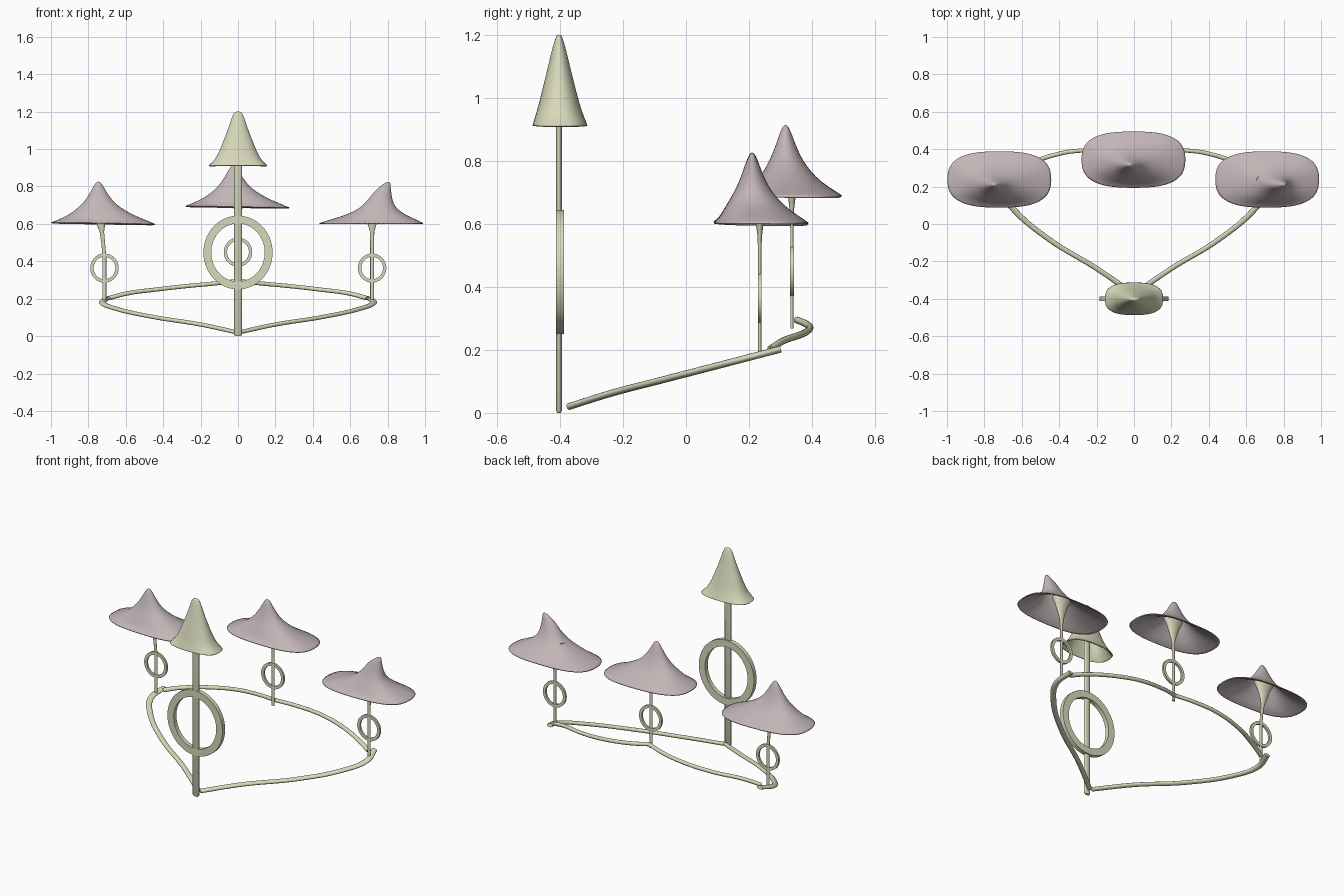
import bpy, bmesh, math

if "Cube" in bpy.data.objects:
    bpy.data.objects.remove(bpy.data.objects["Cube"])


def material(name, rgb):
    m = bpy.data.materials.new(name)
    m.diffuse_color = (*rgb, 1)
    m.use_nodes = True
    m.node_tree.nodes["Principled BSDF"].inputs["Base Color"].default_value = m.diffuse_color
    return m


CREAM = material("cream", (0.68, 0.69, 0.49))
PINK = material("dusty pink", (0.54, 0.46, 0.47))


def finish(name, bm, mat, angle=40):
    bmesh.ops.recalc_face_normals(bm, faces=bm.faces)
    me = bpy.data.meshes.new(name)
    bm.to_mesh(me)
    bm.free()
    me.materials.append(mat)
    me.shade_smooth()
    me.set_sharp_from_angle(angle=math.radians(angle))
    ob = bpy.data.objects.new(name, me)
    bpy.context.collection.objects.link(ob)
    return ob


def loft(name, mat, cx, cy, levels, rim_power=2.0, closed=True, tilt=0.0, seg=24):
    """Stack of rounded sections; level = (z, dx, dy, half_x, half_y)."""
    bm = bmesh.new()
    rows = []
    for i, (z, dx, dy, hx, hy) in enumerate(levels):
        n = 2 + (rim_power - 2) * max(0, 1 - i / 4)
        row = []
        for k in range(seg):
            a = 2 * math.pi * k / seg
            c, s = math.cos(a), math.sin(a)
            x = math.copysign(abs(c) ** (2 / n), c) * hx
            y = math.copysign(abs(s) ** (2 / n), s) * hy
            row.append(bm.verts.new((cx + dx + x, cy + dy + y, z - tilt * (x + y))))
        rows.append(row)
    for lo, hi in zip(rows, rows[1:]):
        for k in range(seg):
            j = (k + 1) % seg
            bm.faces.new((lo[k], lo[j], hi[j], hi[k]))
    bm.faces.new(rows[-1])
    if closed:
        bm.faces.new(rows[0])
    return finish(name, bm, mat, 180 if not closed else 40)


def hat(name, mat, cx, cy, levels, tilt=0.0):
    """Open thin-walled hat with a smooth flaring brim."""
    ob = loft(name, mat, cx, cy, levels, 2.7, False, tilt)
    sub = ob.modifiers.new("smooth", 'SUBSURF')
    sub.levels = sub.render_levels = 2
    sol = ob.modifiers.new("wall", 'SOLIDIFY')
    sol.thickness = 0.006
    sol.offset = -1


def ring(name, c, rx, rz, width, half_t, seg=56):
    """Flat upright ring with a rectangular section."""
    bm = bmesh.new()
    rows = []
    for k in range(seg):
        a = 2 * math.pi * k / seg
        rows.append([bm.verts.new((c[0] + math.cos(a) * (rx - w), c[1] + t,
                                   c[2] + math.sin(a) * (rz - w)))
                     for w, t in ((0, -half_t), (0, half_t), (width, half_t), (width, -half_t))])
    for k in range(seg):
        p, q = rows[k], rows[(k + 1) % seg]
        for i in range(4):
            j = (i + 1) % 4
            bm.faces.new((p[i], p[j], q[j], q[i]))
    finish(name, bm, CREAM)


def branch(name, pts, stretch=1.7):
    """Curved tube, wider along x."""
    cu = bpy.data.curves.new(name, 'CURVE')
    cu.dimensions = '3D'
    cu.bevel_depth = 0.011
    cu.bevel_resolution = 4
    cu.use_fill_caps = True
    sp = cu.splines.new('BEZIER')
    sp.bezier_points.add(len(pts) - 1)
    for bp, p in zip(sp.bezier_points, pts):
        bp.co = (p[0] / stretch, p[1], p[2])
        bp.handle_left_type = bp.handle_right_type = 'AUTO'
    cu.materials.append(CREAM)
    ob = bpy.data.objects.new(name, cu)
    ob.scale.x = stretch
    bpy.context.collection.objects.link(ob)


# tall front post, its ring and pointed hat
loft("main_post", CREAM, 0, -0.403, [
    (0.0, 0, 0, 0.015, 0.006), (0.008, 0, 0, 0.021, 0.010), (1.02, 0, 0, 0.021, 0.010)])
ring("main_ring", (0, -0.4, 0.447), 0.185, 0.197, 0.042, 0.013)
hat("main_hat", CREAM, 0, -0.4, [
    (0.912, 0, 0, 0.157, 0.088), (0.93, 0, -0.001, 0.138, 0.082), (0.96, 0, -0.002, 0.114, 0.071),
    (1.02, 0, -0.003, 0.088, 0.055), (1.1, 0, -0.003, 0.056, 0.035),
    (1.16, 0, -0.003, 0.036, 0.021), (1.19, 0, -0.003, 0.025, 0.011), (1.201, 0, -0.003, 0.014, 0.006)])

# wide hats on the two sides and at the back
WIDE = [(0.604, 0, 0, 0.28, 0.152), (0.622, 0, -0.003, 0.235, 0.128), (0.65, -0.008, -0.018, 0.170, 0.098),
        (0.70, -0.022, -0.025, 0.094, 0.060), (0.75, -0.025, -0.027, 0.055, 0.036),
        (0.80, -0.026, -0.028, 0.027, 0.019), (0.827, -0.026, -0.028, 0.009, 0.006)]
BENT = [(0.604, 0, 0, 0.28, 0.152), (0.622, 0.012, -0.003, 0.235, 0.128), (0.655, 0.028, -0.018, 0.140, 0.095),
        (0.70, 0.040, -0.025, 0.080, 0.060), (0.75, 0.054, -0.027, 0.056, 0.036),
        (0.79, 0.068, -0.028, 0.037, 0.022), (0.815, 0.086, -0.028, 0.017, 0.010),
        (0.825, 0.091, -0.028, 0.008, 0.004)]
hat("left_hat", PINK, -0.72, 0.238, WIDE, 0.017)
hat("right_hat", PINK, 0.712, 0.238, BENT, 0.0)
hat("back_hat", PINK, -0.003, 0.344, [(z + 0.088, dx * 0.8, dy, hx, hy) for z, dx, dy, hx, hy in WIDE], 0.015)

# short stems flaring into the hats, each with a small ring
for side, x, y, z, lean in (("left", -0.714, 0.234, 0.195, -0.02),
                            ("right", 0.717, 0.234, 0.195, 0.0),
                            ("back", 0.0, 0.336, 0.268, 0.0)):
    up = 0.085 if side == "back" else 0
    loft(side + "_stem", CREAM, x, y, [
        (z, 0, 0, 0.010, 0.005), (0.42 + up, 0, 0, 0.010, 0.005), (0.50 + up, lean * 0.35, 0, 0.010, 0.005),
        (0.56 + up, lean * 0.7, 0, 0.012, 0.007), (0.60 + up, lean, 0, 0.024, 0.012),
        (0.65 + up, lean, 0, 0.042, 0.022), (0.69 + up, lean, 0, 0.064, 0.034)])
    ring(side + "_small_ring", (x, y, 0.364 + up), 0.076, 0.078, 0.018, 0.006)

# base branches joining the posts, mirrored left and right
for s, side in ((-1, "left"), (1, "right")):
    branch(side + "_front_branch", [(s * x, y, z) for x, y, z in (
        (0.005, -0.372, 0.02), (0.20, -0.238, 0.062), (0.45, -0.085, 0.102),
        (0.65, 0.085, 0.146), (0.722, 0.20, 0.176), (0.705, 0.30, 0.202))])
    branch(side + "_back_branch", [(s * x, y, z) for x, y, z in (
        (0, 0.352, 0.295), (0.12, 0.382, 0.282), (0.27, 0.393, 0.268), (0.43, 0.368, 0.25),
        (0.60, 0.305, 0.227), (0.69, 0.268, 0.203))])
